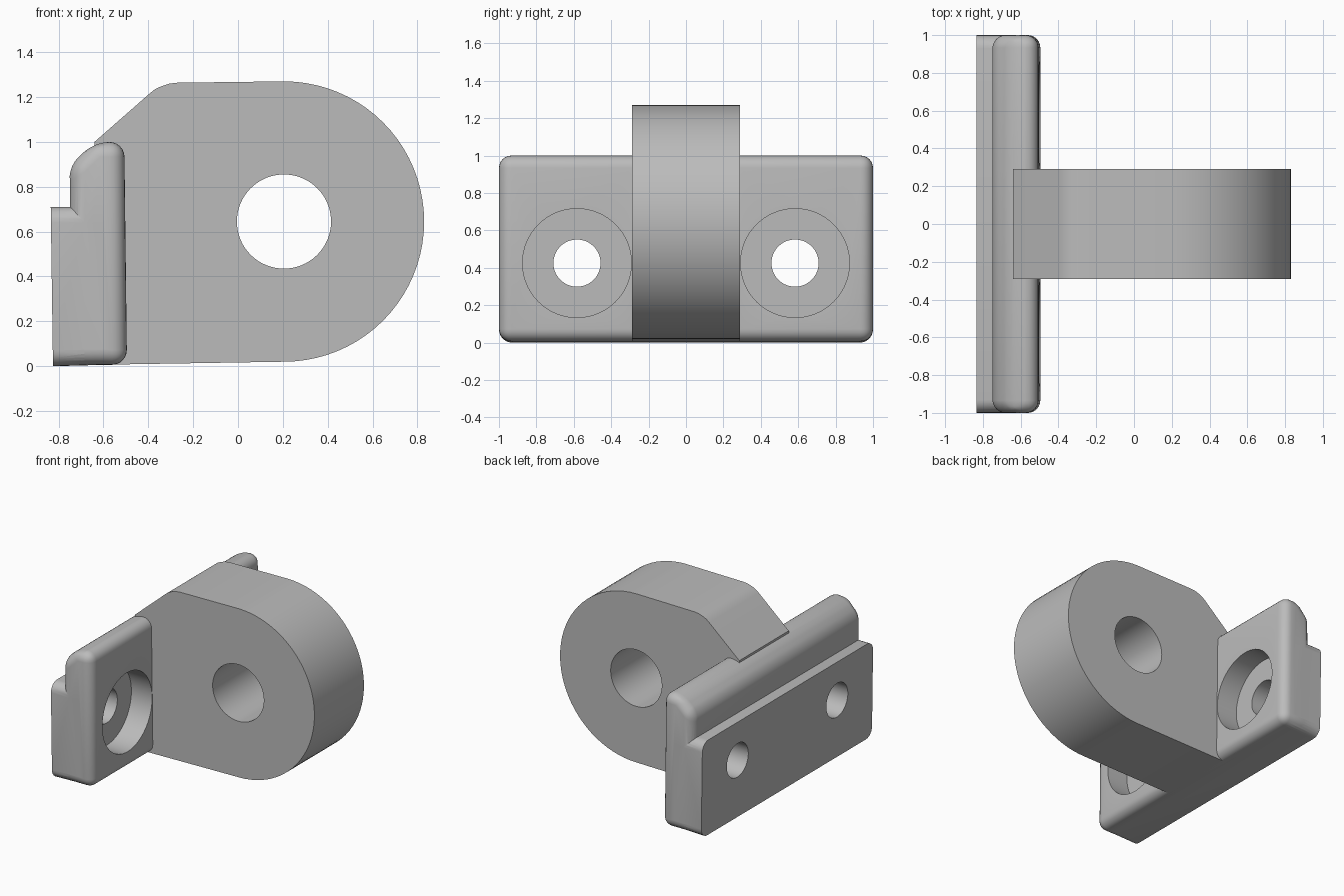
import bpy, bmesh, math
from mathutils import Matrix, Vector

if "Cube" in bpy.data.objects:
    bpy.data.objects.remove(bpy.data.objects["Cube"])

gray = bpy.data.materials.new("plain gray")
gray.diffuse_color = (0.5, 0.5, 0.5, 1)
gray.use_nodes = True
gray.node_tree.nodes["Principled BSDF"].inputs["Base Color"].default_value = gray.diffuse_color


def make_object(name, bm):
    bmesh.ops.recalc_face_normals(bm, faces=bm.faces)
    mesh = bpy.data.meshes.new(name)
    bm.to_mesh(mesh)
    bm.free()
    mesh.materials.append(gray)
    obj = bpy.data.objects.new(name, mesh)
    bpy.context.collection.objects.link(obj)
    return obj


def prism(name, points, half_width, radius=0, pick=None):
    """Extrude an x-z profile along y; optionally round the picked edges."""
    bm = bmesh.new()
    face = bm.faces.new([bm.verts.new((x, -half_width, z)) for x, z in points])
    new = bmesh.ops.extrude_face_region(bm, geom=[face])["geom"]
    bmesh.ops.translate(bm, vec=(0, 2 * half_width, 0),
                        verts=[v for v in new if isinstance(v, bmesh.types.BMVert)])
    if radius:
        bmesh.ops.recalc_face_normals(bm, faces=bm.faces)
        edges = [e for e in bm.edges if pick(e)]
        bmesh.ops.bevel(bm, geom=edges, offset=radius, segments=6, profile=0.5,
                        affect='EDGES', clamp_overlap=True)
    return make_object(name, bm)


def cylinder(name, axis, center, radius, depth):
    bm = bmesh.new()
    rot = Vector((0, 0, 1)).rotation_difference(Vector(axis)).to_matrix().to_4x4()
    bmesh.ops.create_cone(bm, cap_ends=True, segments=64, radius1=radius, radius2=radius,
                          depth=depth, matrix=Matrix.Translation(center) @ rot)
    return make_object(name, bm)


def combine(target, other, operation):
    mod = target.modifiers.new("combine", 'BOOLEAN')
    mod.operation, mod.solver, mod.object = operation, 'EXACT', other
    bpy.context.view_layer.objects.active = target
    bpy.ops.object.modifier_apply(modifier=mod.name)
    bpy.data.objects.remove(other)


# Front block of the mounting plate, rounded all over
bracket = prism("mounting_bracket",
                [(-0.75, 0.006), (-0.75, 0.895), (-0.64, 1.0), (-0.507, 1.0), (-0.495, 0.006)],
                1.0, 0.075, lambda e: True)

# Lower back flange, rounded only along its end edges
flange = prism("back_flange",
               [(-0.825, 0.0), (-0.835, 0.71), (-0.6, 0.71), (-0.6, 0.006)], 1.0, 0.07,
               lambda e: abs(e.verts[0].co.y - e.verts[1].co.y) < 0.01
               and abs(e.verts[0].co.x - e.verts[1].co.x) > 0.1)
combine(bracket, flange, 'UNION')

# Eye lug with round nose and sloped shoulder
nose = [(0.205 + 0.625 * math.sin(a), 0.645 - 0.625 * math.cos(a))
        for a in (math.pi * i / 40 for i in range(41))]
lug = prism("eye_lug", nose + [(-0.27, 1.264), (-0.305, 1.26), (-0.34, 1.249),
                               (-0.37, 1.235), (-0.395, 1.215), (-0.64, 1.0), (-0.64, 0.006)], 0.29)
combine(bracket, lug, 'UNION')

# Eye hole and the two counterbored screw holes
combine(bracket, cylinder("eye_cutter", (0, 1, 0), (0.205, 0, 0.645), 0.21, 1), 'DIFFERENCE')
for side in (-1, 1):
    y = side * 0.583
    combine(bracket, cylinder("counterbore", (1, 0, 0), (-0.47, y, 0.425), 0.291, 0.4), 'DIFFERENCE')
    combine(bracket, cylinder("screw_hole", (1, 0, 0), (-0.7, y, 0.425), 0.126, 0.6), 'DIFFERENCE')

bpy.ops.object.select_all(action='DESELECT')
bracket.select_set(True)
bpy.context.view_layer.objects.active = bracket
bpy.ops.object.shade_smooth_by_angle(angle=math.radians(30))
